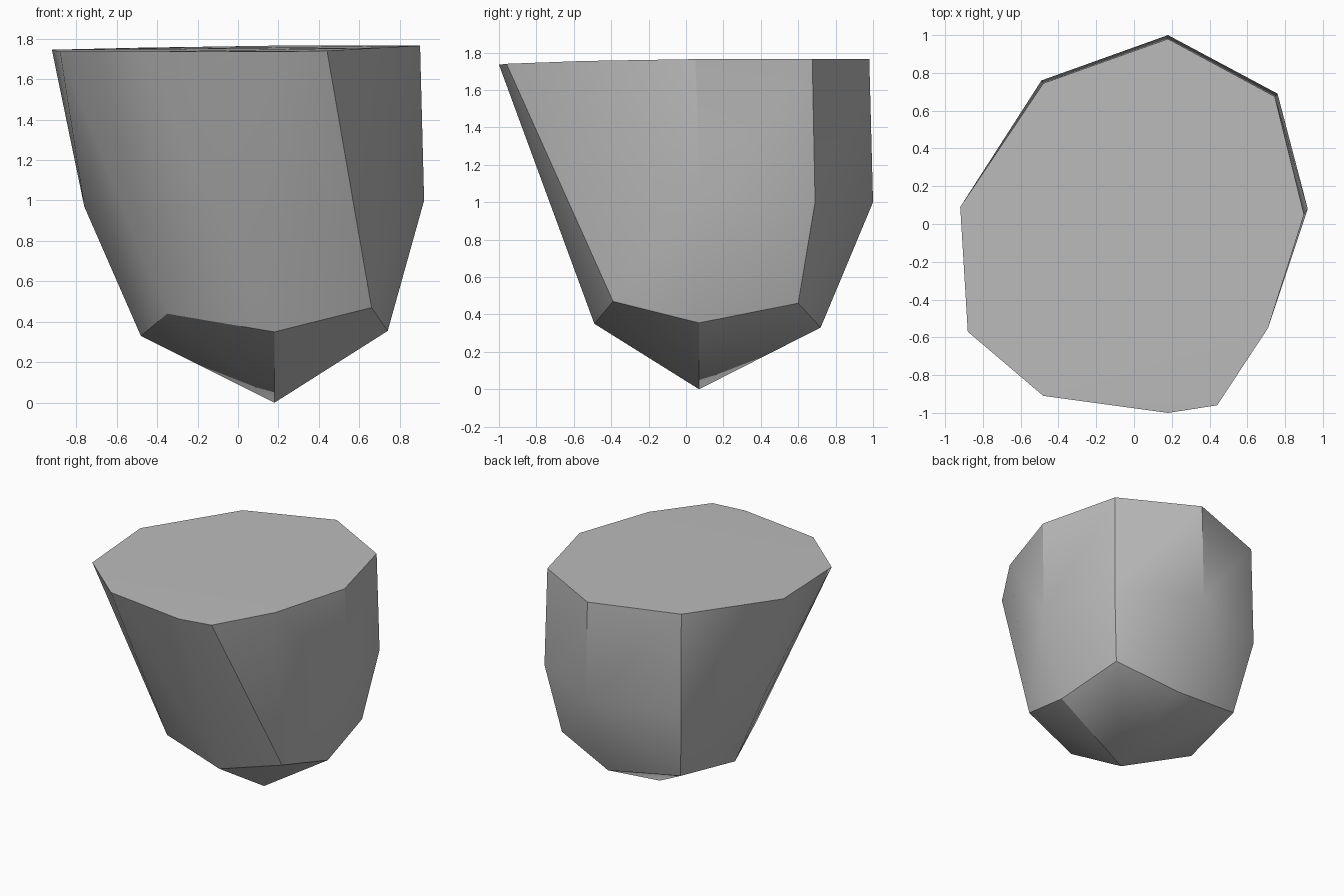
import bpy, bmesh, math

cube = bpy.data.objects.get("Cube")
if cube:
    bpy.data.objects.remove(cube, do_unlink=True)


def flat_material(name, rgb):
    mat = bpy.data.materials.new(name)
    mat.use_nodes = True
    colour = (*rgb, 1.0)
    mat.diffuse_color = colour
    bsdf = next(n for n in mat.node_tree.nodes if n.type == "BSDF_PRINCIPLED")
    bsdf.inputs["Base Color"].default_value = colour
    return mat


def hull_object(name, points, mat):
    """Wrap a faceted convex shell around the given corner points."""
    mesh = bpy.data.meshes.new(name)
    bm = bmesh.new()
    for p in points:
        bm.verts.new(p)
    result = bmesh.ops.convex_hull(bm, input=bm.verts)
    loose = {g for g in result["geom_interior"] + result["geom_unused"]
             if isinstance(g, bmesh.types.BMVert)}
    bmesh.ops.delete(bm, geom=list(loose), context="VERTS")
    bmesh.ops.recalc_face_normals(bm, faces=bm.faces)
    bm.to_mesh(mesh)
    bm.free()
    mesh.materials.append(mat)
    obj = bpy.data.objects.new(name, mesh)
    bpy.context.collection.objects.link(obj)
    bpy.ops.object.select_all(action="DESELECT")
    obj.select_set(True)
    bpy.context.view_layer.objects.active = obj
    bpy.ops.object.shade_smooth_by_angle(angle=math.radians(30))
    return obj


# Pointed underside
tip = [(0.18, 0.07, 0)]

# Ring where the underside meets the walls, starting on the left side
lower_ring = [
    (0.74, 0.07, 0.355), (0.67, 0.60, 0.46), (0.18, 0.72, 0.33),
    (-0.40, 0.64, 0.41), (-0.48, 0.07, 0.33), (-0.35, -0.39, 0.44),
    (0.18, -0.49, 0.35), (0.66, -0.39, 0.47),
]

# Widest part of the side and back walls
shoulder = [
    (0.92, 0.08, 1.0), (0.76, 0.69, 1.0), (0.18, 1.0, 1.0),
    (-0.49, 0.76, 0.97), (-0.76, 0.08, 0.97),
]

# Rim of the nearly flat top
rim = [
    (0.90, 0.05, 1.765), (0.745, 0.675, 1.765), (0.18, 0.98, 1.765),
    (-0.48, 0.745, 1.755), (-0.92, 0.09, 1.745), (-0.88, -0.57, 1.735),
    (-0.48, -0.91, 1.735), (0.18, -1.0, 1.735), (0.44, -0.96, 1.74),
    (0.71, -0.55, 1.755),
]

stone_grey = flat_material("stone_grey", (0.5, 0.5, 0.5))
hull_object("rock_fragment", tip + lower_ring + shoulder + rim, stone_grey)
